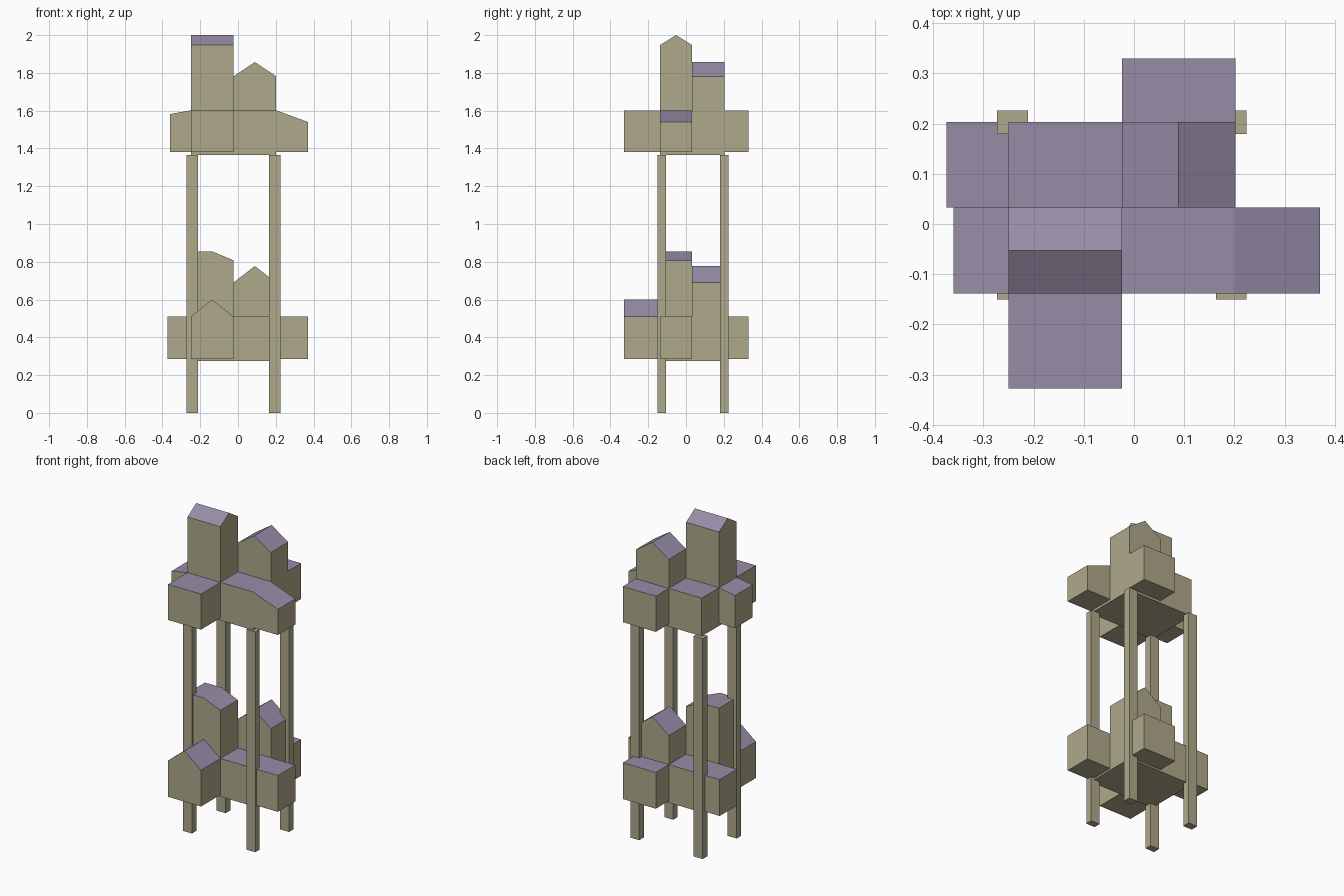
import bpy, bmesh

if "Cube" in bpy.data.objects:
    bpy.data.objects.remove(bpy.data.objects["Cube"])

# Shared plan grid lines: left / middle / right and front / middle / back
XL, XM, XR = -0.25, -0.024, 0.202
YF, YM, YB = -0.138, 0.033, 0.203
XC1, XC2, YC = (XL + XM) / 2, (XM + XR) / 2, (YF + YM) / 2


def material(name, color):
    m = bpy.data.materials.new(name)
    m.diffuse_color = (*color, 1)
    m.use_nodes = True
    m.node_tree.nodes["Principled BSDF"].inputs["Base Color"].default_value = m.diffuse_color
    return m


WALL = material("plaster_wall", (0.43, 0.395, 0.26))
ROOF = material("slate_roof", (0.31, 0.265, 0.39))


def house(name, axis, base, top, v0, v1, roof=True):
    """Extrude a wall-and-roof outline drawn along `axis` from v0 to v1."""
    outline = [(top[0][0], base)] + top + [(top[-1][0], base)]
    place = (lambda u, v, z: (u, v, z)) if axis == "x" else (lambda u, v, z: (v, u, z))
    bm = bmesh.new()
    a = [bm.verts.new(place(u, v0, z)) for u, z in outline]
    b = [bm.verts.new(place(u, v1, z)) for u, z in outline]
    bm.faces.new(a)
    bm.faces.new(b[::-1])
    n = len(outline)
    for i in range(n):
        j = (i + 1) % n
        f = bm.faces.new((a[i], b[i], b[j], a[j]))
        if roof and 1 <= i < n - 2:
            f.material_index = 1
    bmesh.ops.recalc_face_normals(bm, faces=bm.faces)
    mesh = bpy.data.meshes.new(name)
    bm.to_mesh(mesh)
    bm.free()
    mesh.materials.append(WALL)
    mesh.materials.append(ROOF)
    ob = bpy.data.objects.new(name, mesh)
    bpy.context.collection.objects.link(ob)
    return ob


def box(name, x0, x1, y0, y1, z0, z1, roof=True):
    return house(name, "x", z0, [(x0, z1), (x1, z1)], y0, y1, roof)


# Four stilts
for sy, y0, y1 in (("front", -0.15, -0.107), ("back", 0.179, 0.226)):
    for sx, x0, x1 in (("left", -0.273, -0.211), ("right", 0.163, 0.224)):
        box(f"{sy}_{sx}_stilt", x0, x1, y0, y1, 0, 1.366, roof=False)

# Parts common to both storeys: floor plate, back wing, gabled back tower
for tier, plate, base, eave, t_eave, t_peak in (
        ("lower", 0.274, 0.285, 0.51, 0.69, 0.777),
        ("upper", 1.366, 1.381, 1.602, 1.782, 1.857)):
    box(f"{tier}_floor_plate", XL, XR, YF, YB, plate, base, roof=False)
    box(f"{tier}_back_wing", XM, XR, YB, 0.33, base, eave)
    house(f"{tier}_back_tower", "x", base,
          [(XM, t_eave), (XC2, t_peak), (XR, t_eave)], YM, YB)

# Lower storey: gabled porch, bent-roof tower, flat side wings
B = 0.285
house("lower_front_porch", "x", B, [(XL, 0.51), (XC1, 0.60), (XM, 0.51)], -0.328, YF)
house("lower_front_tower", "x", B, [(XL, 0.855), (XC1, 0.855), (XM, 0.808)], YF, YM)
box("lower_left_wing", -0.373, XM, YM, YB, B, 0.51)
box("lower_right_wing", XM, 0.37, YF, YM, B, 0.51)

# Upper storey: flat porch, tall gabled tower, sloping side wings
B = 1.381
box("upper_front_porch", XL, XM, -0.328, YF, B, 1.602)
house("upper_front_tower", "y", B, [(YF, 1.947), (YC, 2.0), (YM, 1.947)], XL, XM)
box("upper_back_left_room", XL, XM, YM, YB, B, 1.602)
house("upper_left_wing", "x", B, [(-0.359, 1.582), (XL, 1.602)], YF, YM)
house("upper_right_wing", "x", B, [(XM, 1.602), (XR, 1.602), (0.37, 1.54)], YF, YM)
